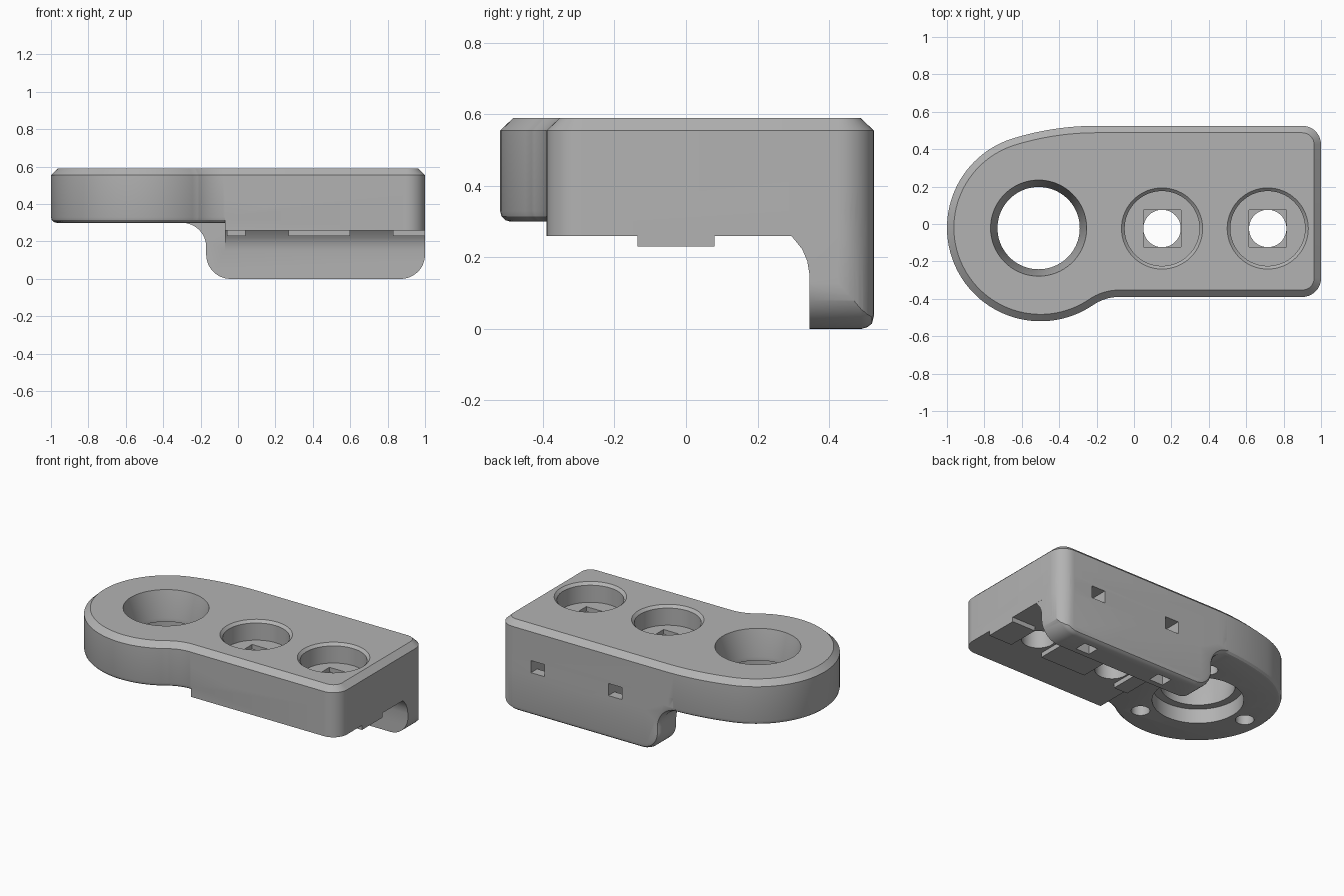
import bpy, bmesh, math
from math import cos, sin, radians, pi
from mathutils import Vector

cube = bpy.data.objects.get("Cube")
if cube:
    bpy.data.objects.remove(cube, do_unlink=True)

grey = bpy.data.materials.new("plain grey")
grey.use_nodes = True
colour = (0.45, 0.45, 0.45, 1)
grey.diffuse_color = colour
grey.node_tree.nodes["Principled BSDF"].inputs["Base Color"].default_value = colour


def arc(cx, cy, r, a, b, n):
    return [(cx + r * cos(radians(a + (b - a) * i / n)),
             cy + r * sin(radians(a + (b - a) * i / n))) for i in range(n + 1)]


def inset(points, d):
    """Move a counter-clockwise outline inwards by d."""
    out = []
    for i, p in enumerate(points):
        p = Vector(p)
        e1 = (p - Vector(points[i - 1])).normalized()
        e2 = (Vector(points[(i + 1) % len(points)]) - p).normalized()
        n1, n2 = Vector((-e1.y, e1.x)), Vector((-e2.y, e2.x))
        out.append(tuple(p + (n1 + n2) * d / (1 + n1.dot(n2))))
    return out


def loft(name, rings):
    """Skin closed rings of 3D points and cap both ends."""
    bm = bmesh.new()
    loops = [[bm.verts.new(p) for p in ring] for ring in rings]
    n = len(loops[0])
    for lo, hi in zip(loops, loops[1:]):
        for i in range(n):
            bm.faces.new((lo[i], lo[(i + 1) % n], hi[(i + 1) % n], hi[i]))
    bm.faces.new(loops[0][::-1])
    bm.faces.new(loops[-1])
    bmesh.ops.recalc_face_normals(bm, faces=bm.faces[:])
    mesh = bpy.data.meshes.new(name)
    bm.to_mesh(mesh)
    bm.free()
    mesh.materials.append(grey)
    obj = bpy.data.objects.new(name, mesh)
    bpy.context.scene.collection.objects.link(obj)
    return obj


def stack(name, outline, steps):
    """Loft an outline upwards through (inset, z) steps."""
    return loft(name, [[(x, y, z) for x, y in (inset(outline, d) if d else outline)]
                       for d, z in steps])


def box(name, x0, x1, y0, y1, z0, z1):
    return stack(name, [(x0, y0), (x1, y0), (x1, y1), (x0, y1)], [(0, z0), (0, z1)])


def turned(name, x, y, steps, n=64):
    """Round solid from (radius, z) steps."""
    return loft(name, [[(x + r * cos(2 * pi * i / n), y + r * sin(2 * pi * i / n), z)
                        for i in range(n)] for r, z in steps])


def combine(target, tool, operation):
    mod = target.modifiers.new("cut", 'BOOLEAN')
    mod.object, mod.operation, mod.solver = tool, operation, 'EXACT'
    with bpy.context.temp_override(object=target, active_object=target,
                                   selected_objects=[target]):
        bpy.ops.object.modifier_apply(modifier=mod.name)
    bpy.data.objects.remove(tool, do_unlink=True)


# Plan outline: round lug, blending into a rectangular arm
outline = (arc(-0.5, -0.02, 0.5, 107.1, 304.4, 56)
           + arc(-0.08, -0.633, 0.243, 124.4, 90, 10)
           + arc(0.9, -0.29, 0.1, -90, 0, 10)
           + arc(0.9, 0.425, 0.1, 0, 90, 10)
           + arc(-0.2, -0.995, 1.52, 90, 107.1, 12)[:-1])

# Main plate with chamfered top and rounded lower edge
body = stack("bracket_body", outline,
             [(0.03, 0.3), (0.015, 0.304), (0.004, 0.315), (0, 0.33),
              (0, 0.555), (0.037, 0.59)])

# Thicker arm section
arm = stack("arm", outline, [(0, 0.26), (0, 0.45)])
combine(arm, box("arm_limit", -0.07, 1.2, -1, 1, 0, 1), 'INTERSECT')
combine(body, arm, 'UNION')

# Rear wall hanging below the arm, with rounded corners
side = (arc(-0.04, 0.13, 0.13, 180, 270, 12) + arc(0.87, 0.13, 0.13, 270, 360, 12)
        + [(1, 0.42), (-0.3, 0.42)] + arc(-0.3, 0.17, 0.13, 90, 0, 12))
wall = loft("rear_wall", [[(x, y, z) for x, z in (inset(side, d) if d else side)]
                          for d, y in [(0, 0.345), (0, 0.49), (0.005, 0.507),
                                       (0.015, 0.52), (0.035, 0.525)]])
combine(wall, stack("wall_limit", outline, [(0, -0.1), (0, 0.5)]), 'INTERSECT')
combine(body, wall, 'UNION')

# Curved web in the inner corner of the wall
web = [(0.4, 0.155), (0.345, 0.155), (0.339, 0.19), (0.325, 0.223),
       (0.295, 0.26), (0.295, 0.3), (0.4, 0.3)]
combine(body, loft("web", [[(x, y, z) for y, z in web] for x in (-0.07, 0.999)]), 'UNION')

# Locating ribs under the arm
for x0, x1 in ((-0.06, 0.04), (0.27, 0.6), (0.83, 1.0)):
    combine(body, box("rib", x0, x1, -0.135, 0.08, 0.23, 0.3), 'UNION')

# Large bore: tapered above, stepped below
combine(body, turned("large_bore", -0.51 + 0.0, -0.022,
                     [(0.27, 0.2), (0.27, 0.395), (0.22, 0.395), (0.22, 0.42),
                      (0.257, 0.59), (0.257, 0.7)], 80), 'DIFFERENCE')

# Three blind holes around the large bore
for a in (60, 180, 300):
    combine(body, turned("blind_hole", -0.51 + 0.36 * cos(radians(a)),
                         -0.022 + 0.36 * sin(radians(a)),
                         [(0.055, 0.2), (0.055, 0.45)], 32), 'DIFFERENCE')

for x in (0.15, 0.715):
    # Counterbored screw hole with a square relief in its floor
    combine(body, turned("screw_hole", x, -0.024,
                         [(0.1, 0.1), (0.1, 0.46), (0.2, 0.46), (0.2, 0.573),
                          (0.217, 0.59), (0.217, 0.7)]), 'DIFFERENCE')
    combine(body, box("relief", x - 0.1, x + 0.1, -0.124, 0.076, 0.43, 0.5), 'DIFFERENCE')
    # Tie channel from the back face down through the wall
    combine(body, box("channel_back", x - 0.05, x + 0.05, 0.38, 0.7, 0.285, 0.365), 'DIFFERENCE')
    combine(body, box("channel_down", x - 0.05, x + 0.05, 0.38, 0.46, -0.1, 0.33), 'DIFFERENCE')

bpy.ops.object.select_all(action='DESELECT')
body.select_set(True)
bpy.context.view_layer.objects.active = body
bpy.ops.object.shade_smooth_by_angle(angle=radians(30))
